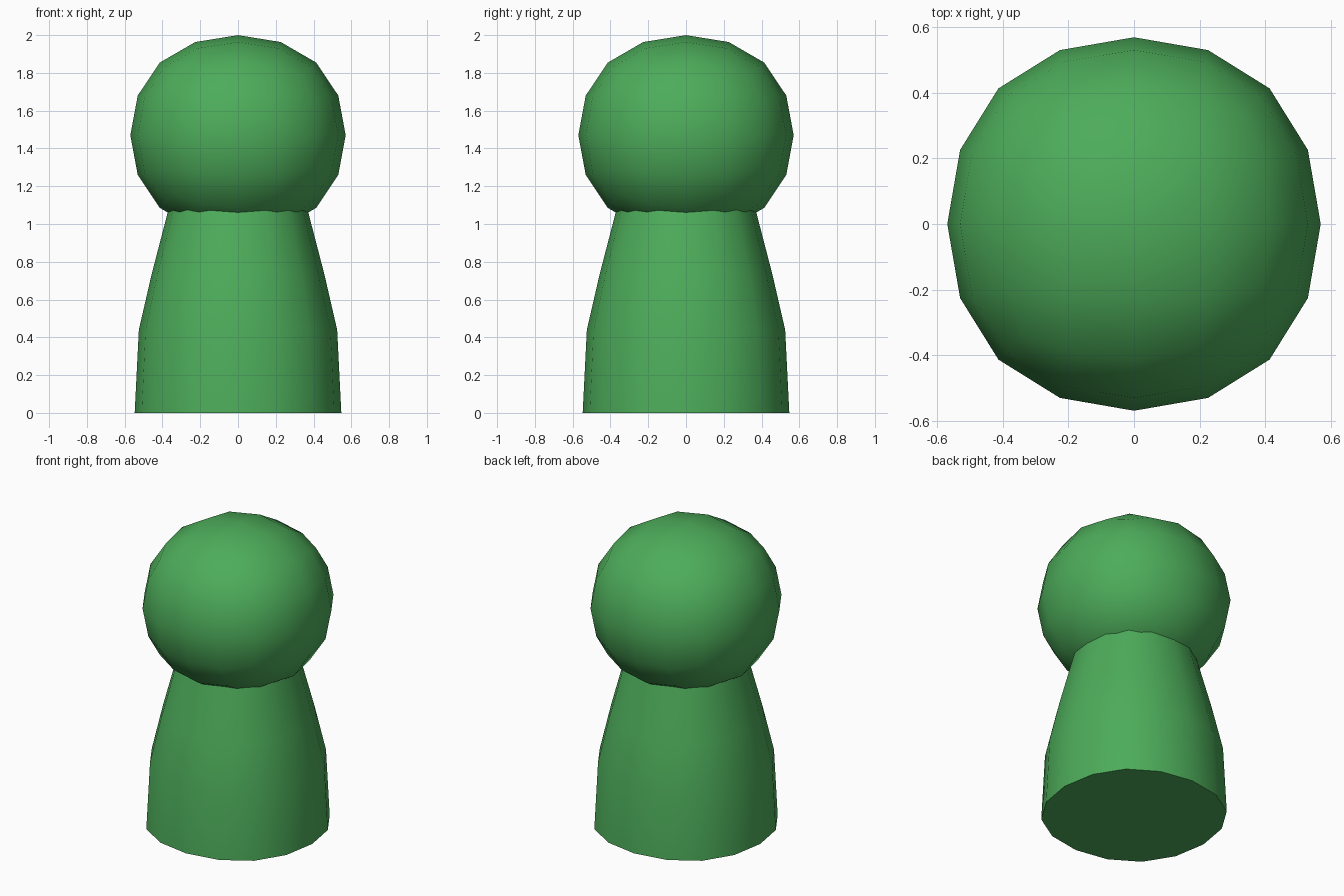
import bpy, bmesh

if "Cube" in bpy.data.objects:
    bpy.data.objects.remove(bpy.data.objects["Cube"])

green = bpy.data.materials.new("green")
green.diffuse_color = (0.074, 0.413, 0.102, 1)
green.use_nodes = True
green.node_tree.nodes["Principled BSDF"].inputs["Base Color"].default_value = green.diffuse_color


def finish(obj):
    obj.data.materials.append(green)
    bpy.ops.object.select_all(action='DESELECT')
    obj.select_set(True)
    bpy.context.view_layer.objects.active = obj
    bpy.ops.object.shade_smooth_by_angle(angle=0.9)


# Head: a cube rounded into a coarse, slightly flattened ball
bpy.ops.mesh.primitive_cube_add(size=2, location=(0, 0, 1.47))
head = bpy.context.object
head.name = "head"
head.scale = (0.679, 0.679, 0.631)
bpy.ops.object.transform_apply(location=False, rotation=False, scale=True)
sub = head.modifiers.new("round", 'SUBSURF')
sub.levels = sub.render_levels = 2
bpy.ops.object.modifier_apply(modifier=sub.name)
finish(head)

# Body: tapered 16-sided loft, each ring a rounded square
quarter = [(1, 0), (0.932, 0.398), (0.727, 0.727), (0.398, 0.932)]
ring = []
for turn in range(4):
    ring += quarter
    quarter = [(-y, x) for x, y in quarter]

profile = [(0.0, 0.547), (0.44, 0.525), (0.735, 0.457), (1.05, 0.375), (1.2, 0.335)]
bm = bmesh.new()
loops = [[bm.verts.new((x * r, y * r, z)) for x, y in ring] for z, r in profile]
for a, b in zip(loops, loops[1:]):
    for i in range(16):
        j = (i + 1) % 16
        bm.faces.new((a[i], a[j], b[j], b[i]))
bm.faces.new(loops[0][::-1])
bm.faces.new(loops[-1])
mesh = bpy.data.meshes.new("body")
bm.to_mesh(mesh)
bm.free()
body = bpy.data.objects.new("body", mesh)
bpy.context.collection.objects.link(body)
finish(body)
